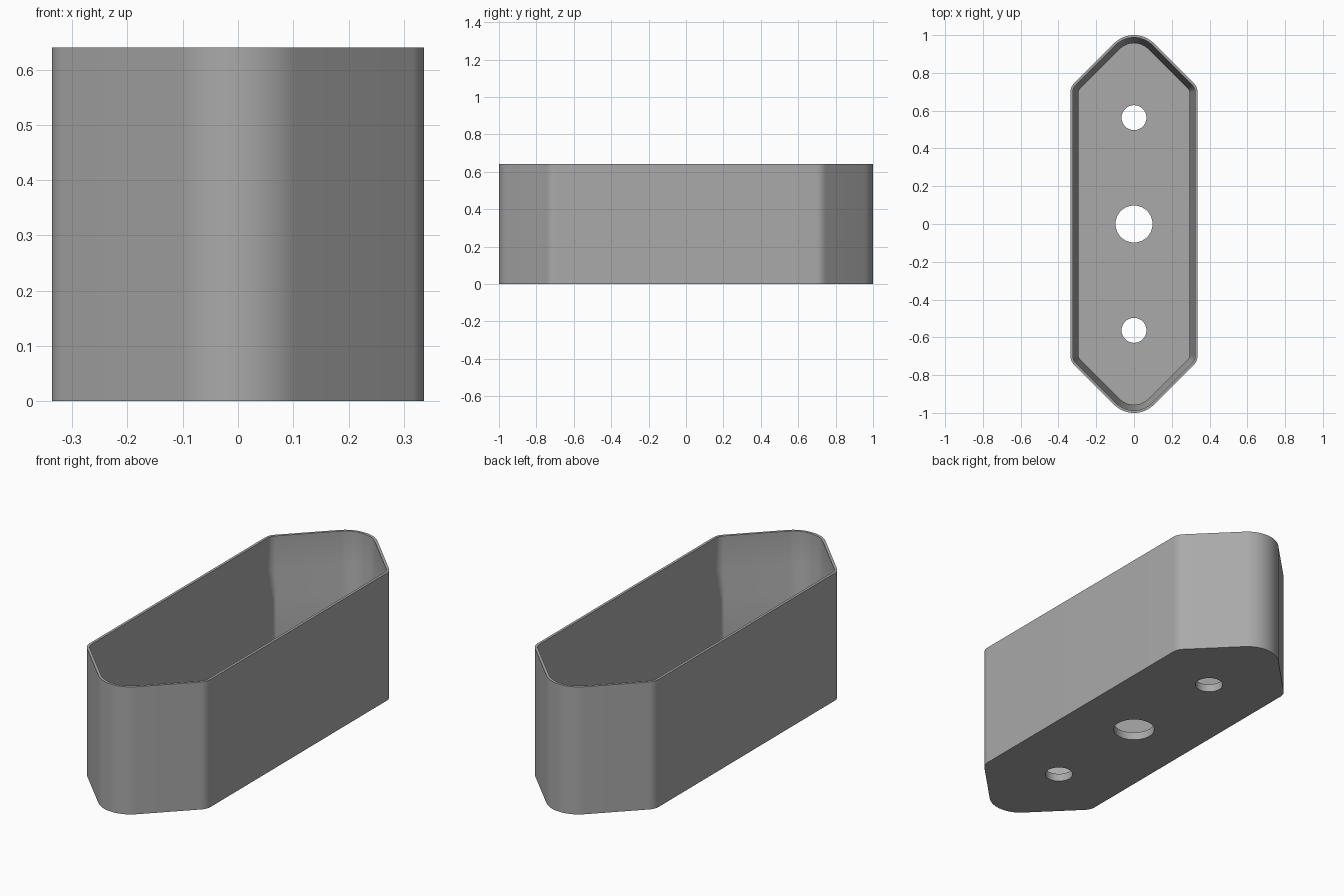
import bpy, bmesh
from math import sin, cos, pi, sqrt, tan

cube = bpy.data.objects.get("Cube")
if cube:
    bpy.data.objects.remove(cube, do_unlink=True)

HALF_W, HEIGHT, FLOOR = 0.337, 0.64, 0.04
TIP_R, SIDE_R = 0.15, 0.07
SEG = 8

grey = bpy.data.materials.new("grey")
grey.use_nodes = True
grey.diffuse_color = (0.4, 0.4, 0.4, 1)
grey.node_tree.nodes["Principled BSDF"].inputs["Base Color"].default_value = (0.4, 0.4, 0.4, 1)


def arc(cx, cy, r, a0, a1):
    return [(cx + r * cos(a0 + (a1 - a0) * i / SEG), cy + r * sin(a0 + (a1 - a0) * i / SEG))
            for i in range(SEG + 1)]


def outline(inset):
    """Rounded long hexagon, moved inward by inset."""
    tip_y = 1 - TIP_R
    # side corner centre: touches both the long side and the slanted end
    side_x = HALF_W - SIDE_R
    side_y = tip_y + sqrt(2) * (TIP_R - SIDE_R) - side_x
    quarter = arc(side_x, side_y, SIDE_R - inset, 0, pi / 4)
    quarter += arc(0, tip_y, TIP_R - inset, pi / 4, pi / 2)
    half = quarter + [(-x, y) for x, y in reversed(quarter[:-1])]
    return half + [(-x, -y) for x, y in half]


# Tray: outside wall, rim, stepped inner wall, floor
bm = bmesh.new()
sections = [(0, 0), (0, HEIGHT), (0.013, HEIGHT), (0.013, 0.475), (0.043, 0.335), (0.043, FLOOR)]
rings = [[bm.verts.new((x, y, z)) for x, y in outline(inset)] for inset, z in sections]
for low, high in zip(rings, rings[1:]):
    n = len(low)
    for i in range(n):
        j = (i + 1) % n
        bm.faces.new((low[i], low[j], high[j], high[i]))
bm.faces.new(rings[0][::-1])
bm.faces.new(rings[-1])
bmesh.ops.recalc_face_normals(bm, faces=bm.faces)
mesh = bpy.data.meshes.new("tray")
bm.to_mesh(mesh)
bm.free()
tray = bpy.data.objects.new("tray", mesh)
bpy.context.collection.objects.link(tray)
mesh.materials.append(grey)

# Round holes through the floor
cutters = []
for name, y, r in (("front_hole", -0.563, 0.066), ("middle_hole", 0, 0.098), ("back_hole", 0.563, 0.066)):
    bpy.ops.mesh.primitive_cylinder_add(vertices=48, radius=r, depth=0.2, location=(0, y, 0))
    cutter = bpy.context.object
    cutter.name = name
    cutter.hide_render = True
    cutter.data.materials.append(grey)
    cutters.append(cutter)
    cut = tray.modifiers.new(name, 'BOOLEAN')
    cut.operation = 'DIFFERENCE'
    cut.solver = 'EXACT'
    cut.object = cutter

bpy.ops.object.select_all(action='DESELECT')
tray.select_set(True)
bpy.context.view_layer.objects.active = tray
for name in [m.name for m in tray.modifiers]:
    bpy.ops.object.modifier_apply(modifier=name)
for cutter in cutters:
    bpy.data.objects.remove(cutter, do_unlink=True)
bpy.ops.object.shade_smooth_by_angle(angle=pi / 6)
